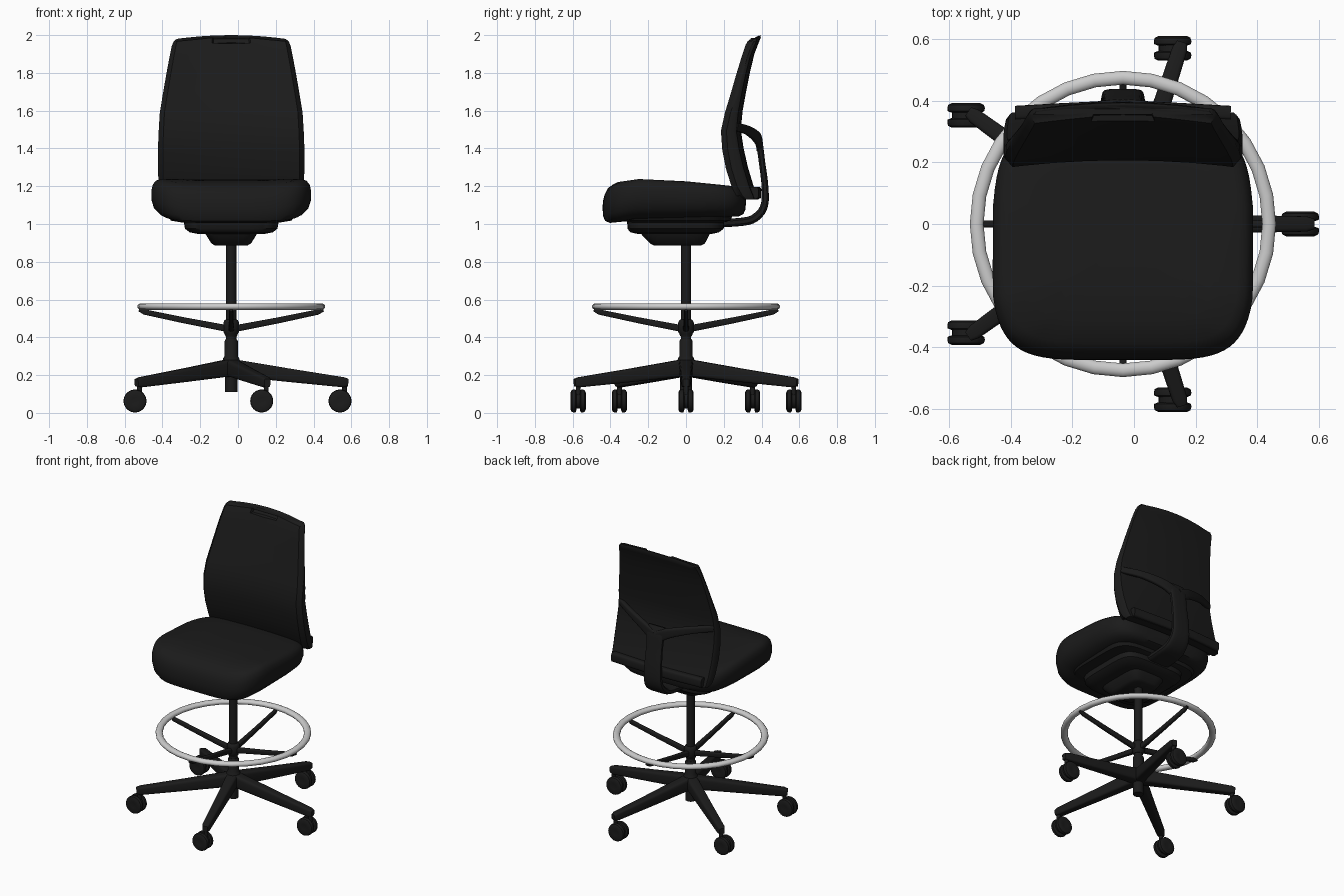
import bpy, bmesh, math
from mathutils import Vector

if "Cube" in bpy.data.objects:
    bpy.data.objects.remove(bpy.data.objects["Cube"])

CX = -0.036   # axis of column and seat
black = bpy.data.materials.new("black")
black.diffuse_color = (0.011, 0.011, 0.011, 1)
black.use_nodes = True
black.node_tree.nodes["Principled BSDF"].inputs["Base Color"].default_value = black.diffuse_color


def finish(bm, name, mat=black, angle=40):
    bmesh.ops.recalc_face_normals(bm, faces=bm.faces)
    me = bpy.data.meshes.new(name)
    bm.to_mesh(me)
    bm.free()
    ob = bpy.data.objects.new(name, me)
    bpy.context.collection.objects.link(ob)
    if mat:
        me.materials.append(mat)
    bpy.ops.object.select_all(action='DESELECT')
    bpy.context.view_layer.objects.active = ob
    ob.select_set(True)
    bpy.ops.object.shade_smooth_by_angle(angle=math.radians(angle))
    return ob


def loft(rings, closed=False):
    """Skin a list of equal-length point rings; cap the ends unless closed."""
    bm = bmesh.new()
    vs = [[bm.verts.new(p) for p in r] for r in rings]
    n = len(vs[0])
    pairs = list(zip(vs, vs[1:])) + ([(vs[-1], vs[0])] if closed else [])
    for a, b in pairs:
        for i in range(n):
            j = (i + 1) % n
            bm.faces.new((a[i], a[j], b[j], b[i]))
    if not closed:
        bm.faces.new(vs[0][::-1])
        bm.faces.new(vs[-1])
    return bm


def oval(hx, hy, n, count):
    """Superellipse outline: n=2 is round, larger is boxier."""
    pts = []
    for i in range(count):
        a = 2 * math.pi * (i + 0.5) / count
        c, s = math.cos(a), math.sin(a)
        pts.append((math.copysign(abs(c) ** (2 / n), c) * hx,
                    math.copysign(abs(s) ** (2 / n), s) * hy))
    return pts


def lathe(name, prof, x, y, seg=24, axis='Z', z=0):
    """Stack of circles (radius, height) around a vertical or y axis."""
    rings = []
    for r, h in prof:
        ring = [(r * math.cos(2 * math.pi * i / seg), r * math.sin(2 * math.pi * i / seg))
                for i in range(seg)]
        rings.append([(x + a, y + b, z + h) if axis == 'Z' else (x + a, y + h, z + b)
                      for a, b in ring])
    return finish(loft(rings), name)


def bar(name, pts, sizes, ref, steps=1, n=4):
    """Sweep a rounded box section (half width along ref, half thickness)."""
    P, S = [Vector(p) for p in pts], [Vector((*s, 0)) for s in sizes]
    path, size = [], []
    for i in range(len(P) - 1):
        p0, p1, p2, p3 = P[max(i - 1, 0)], P[i], P[i + 1], P[min(i + 2, len(P) - 1)]
        for k in range(steps):
            t = k / steps
            path.append(0.5 * (2 * p1 + (p2 - p0) * t + (2 * p0 - 5 * p1 + 4 * p2 - p3) * t * t
                               + (3 * p1 - p0 - 3 * p2 + p3) * t ** 3))
            size.append(S[i].lerp(S[i + 1], t))
    path.append(P[-1])
    size.append(S[-1])
    rings = []
    for i, p in enumerate(path):
        d = (path[min(i + 1, len(path) - 1)] - path[max(i - 1, 0)]).normalized()
        side = (Vector(ref) - d * d.dot(Vector(ref))).normalized()
        up = d.cross(side)
        rings.append([p + side * a + up * b for a, b in oval(size[i].x, size[i].y, n, 16)])
    return finish(loft(rings), name)


def interp(table, v):
    for (a, fa), (b, fb) in zip(table, table[1:]):
        if v <= b:
            return fa + (fb - fa) * max(0, (v - a) / (b - a))
    return table[-1][1]


# Column, hub and collars
lathe("gas_column", [(0.027, 0.3), (0.027, 0.92)], CX, 0)
lathe("base_hub", [(0.033, 0.11), (0.033, 0.19), (0.058, 0.2), (0.052, 0.25), (0.042, 0.29),
                   (0.035, 0.3), (0.035, 0.38), (0.029, 0.39)], CX, 0)
lathe("foot_ring_hub", [(0.03, 0.405), (0.036, 0.42), (0.042, 0.43), (0.042, 0.475),
                        (0.036, 0.49), (0.028, 0.495)], CX, 0)

# Five base legs with twin-wheel casters, all trailing the same way
for k in range(5):
    a = 2 * math.pi * k / 5
    dx, dy = math.cos(a), math.sin(a)
    bar(f"base_leg_{k}",
        [(CX + dx * r, dy * r, z) for r, z in ((0.02, 0.238), (0.3, 0.2), (0.595, 0.162), (0.62, 0.16))],
        [(0.038, 0.045), (0.031, 0.036), (0.025, 0.027), (0.017, 0.02)],
        (-dy, dx, 0), n=5)
    px, py = CX + 0.6 * dx, 0.6 * dy
    lathe(f"caster_stem_{k}", [(0.013, 0.07), (0.013, 0.16)], px, py, 12)
    lathe(f"caster_hood_{k}", [(0.046, -0.014), (0.046, 0.014)], px - 0.024, py, 20, 'Y', 0.068)
    for s in (-1, 1):
        lathe(f"caster_wheel_{k}_{'l' if s < 0 else 'r'}",
              [(0.048, s * 0.009), (0.06, s * 0.014), (0.061, s * 0.024), (0.058, s * 0.034),
               (0.046, s * 0.04), (0.02, s * 0.036)], px - 0.024, py, 24, 'Y', 0.063)

# Foot ring and its four spokes
ring = []
for i in range(32):
    a = 2 * math.pi * i / 32
    ring.append([(CX + math.cos(a) * (0.475 + u), math.sin(a) * (0.475 + u), 0.563 + v)
                 for u, v in oval(0.023, 0.018, 2, 12)])
finish(loft(ring, True), "foot_ring", None, 60)
for k in range(4):
    dx, dy = round(math.cos(k * math.pi / 2)), round(math.sin(k * math.pi / 2))
    bar(f"foot_ring_spoke_{k}",
        [(CX + dx * r, dy * r, z) for r, z in ((0.03, 0.448), (0.25, 0.49), (0.46, 0.534), (0.488, 0.545))],
        [(0.015, 0.018), (0.012, 0.016), (0.011, 0.014), (0.008, 0.008)], (-dy, dx, 0))

# Seat cushion with a waterfall front
TOP = [(-0.44, 1.165), (-0.41, 1.198), (-0.36, 1.222), (-0.25, 1.238), (0, 1.226), (0.2, 1.206), (0.32, 1.192)]
BOT = [(-0.44, 1.0), (-0.36, 1.012), (-0.28, 1.028), (0.32, 1.04)]
rings = []
for ix, iy, f in [(0.3, 0.28, 0), (0.1, 0.04, 0), (0.05, 0.014, 0.08), (0.015, 0.003, 0.25), (0, 0, 0.5),
                  (0, 0.002, 0.72), (0.008, 0.01, 0.88), (0.025, 0.028, 0.97), (0.05, 0.055, 1),
                  (0.14, 0.13, 1), (0.26, 0.24, 1), (0.38, 0.345, 1)]:
    r = []
    for x, y in oval(0.423 - ix, 0.38 - iy, 5, 64):
        y -= 0.062
        x *= interp([(-0.44, 0.95), (-0.25, 1), (0.05, 1), (0.32, 0.95)], y)
        zb, zt = interp(BOT, y), interp(TOP, y)
        r.append((CX + x, y, zb + (zt - zb) * f))
    rings.append(r)
finish(loft(rings), "seat_cushion")

# Seat pan and tilt mechanism under the cushion


def stack(name, levels, n=5):
    finish(loft([[(CX + x, cy + y, z) for x, y in oval(hx, hy, n, 40)]
                 for hx, hy, cy, z in levels]), name)


stack("seat_pan_upper", [(0.34, 0.3, -0.05, 1.05), (0.32, 0.285, -0.05, 1.018), (0.26, 0.25, -0.05, 1.008)])
stack("seat_pan", [(0.255, 0.258, -0.055, 1.03), (0.245, 0.255, -0.055, 0.975),
                   (0.22, 0.235, -0.06, 0.956), (0.17, 0.19, -0.06, 0.946)])
stack("tilt_mechanism", [(0.145, 0.19, -0.055, 0.965), (0.132, 0.178, -0.055, 0.94),
                         (0.105, 0.145, -0.045, 0.897), (0.085, 0.125, -0.045, 0.886)])

# Backrest: tapered curved shell with a recessed rear panel
U = [-1, -0.97, -0.85, -0.6, -0.3, 0, 0.3, 0.6, 0.85, 0.97, 1]
rings = []
for z, yf, yb, hw in [(1.13, 0.305, 0.385, 0.372), (1.15, 0.285, 0.378, 0.38), (1.2, 0.257, 0.358, 0.384),
                      (1.3, 0.226, 0.328, 0.388), (1.4, 0.207, 0.305, 0.388), (1.5, 0.2, 0.29, 0.384),
                      (1.6, 0.222, 0.3, 0.378), (1.7, 0.252, 0.318, 0.362), (1.8, 0.28, 0.338, 0.345),
                      (1.9, 0.31, 0.362, 0.327), (1.96, 0.33, 0.385, 0.315), (1.986, 0.345, 0.396, 0.305),
                      (2.0, 0.362, 0.394, 0.288)]:
    drop = 0.02 * (z - 1.13) / 0.87
    edge = lambda u: 0.014 if abs(u) == 1 else 0
    front = [(CX + u * hw, yf + 0.025 * (1 - u * u) + edge(u), z - drop * u * u) for u in U]
    back = [(CX + u * hw, yb - 0.025 * u * u - edge(u), z - drop * u * u) for u in reversed(U)]
    rings.append(front + back)
bm = loft(rings)
bmesh.ops.recalc_face_normals(bm, faces=bm.faces)
rear = [f for f in bm.faces if f.normal.y > 0.5 and 1.15 < f.calc_center_median().z < 1.97
        and abs(f.calc_center_median().x - CX) < 0.94 * max(abs(v.co.x - CX) for v in bm.verts
        if abs(v.co.z - f.calc_center_median().z) < 0.08)]
bmesh.ops.inset_region(bm, faces=rear, thickness=0.012, depth=-0.018)
finish(bm, "backrest")
bar("backrest_lower_rail", [(CX - 0.35, 0.36, 1.165), (CX, 0.376, 1.165), (CX + 0.35, 0.36, 1.165)],
    [(0.032, 0.024)] * 3, (0, 0, 1), 4)

# Spine rising from under the seat and the cross arms that carry the backrest
bar("back_spine", [(CX, 0.08, 1.0), (CX, 0.3, 1.012), (CX, 0.375, 1.04), (CX, 0.415, 1.1), (CX, 0.418, 1.2),
                   (CX, 0.402, 1.33), (CX, 0.388, 1.43), (CX, 0.372, 1.48)],
    [(0.09, 0.022), (0.085, 0.022), (0.075, 0.022), (0.068, 0.02), (0.064, 0.018),
     (0.06, 0.017), (0.065, 0.018), (0.06, 0.014)], (1, 0, 0), 4)
for s in (-1, 1):
    bar(f"back_arm_{'l' if s < 0 else 'r'}",
        [(CX + s * 0.02, 0.39, 1.415), (CX + s * 0.1, 0.378, 1.455),
         (CX + s * 0.24, 0.328, 1.495), (CX + s * 0.365, 0.262, 1.515)],
        [(0.04, 0.016), (0.032, 0.016), (0.024, 0.016), (0.02, 0.014)], (0, 0, 1), 4)
